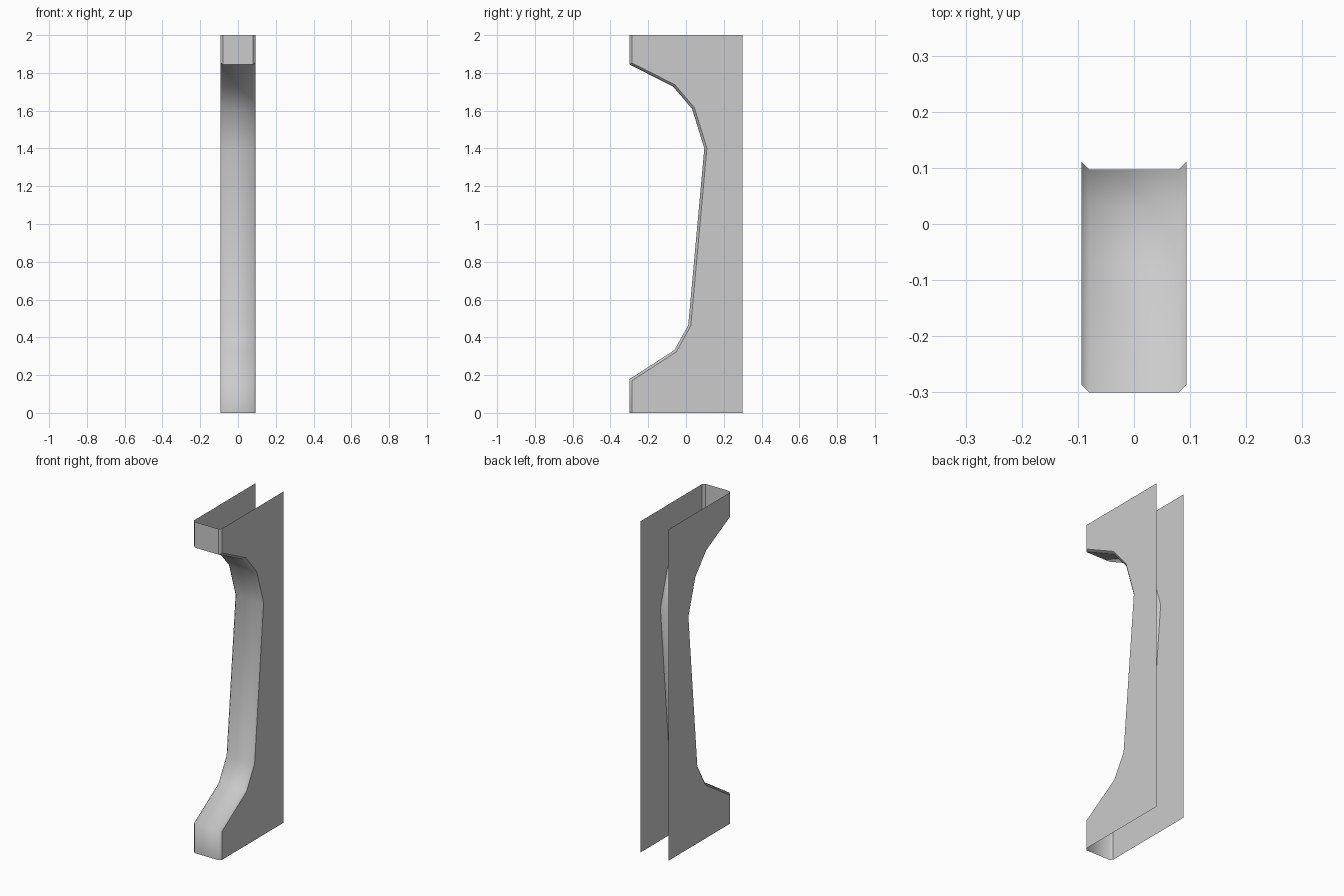
import bpy, bmesh
from mathutils import Vector

if "Cube" in bpy.data.objects:
    bpy.data.objects.remove(bpy.data.objects["Cube"])

HALF_W, CHAMFER, BACK = 0.0935, 0.0135, 0.3
# front outline of the bracket-shaped post, bottom to top (y, z)
profile = [Vector(p) for p in (
    (-0.3, 0), (-0.3, 0.178), (-0.062, 0.332), (0.012, 0.465), (0.097, 1.40),
    (0.032, 1.61), (-0.068, 1.727), (-0.3, 1.845), (-0.3, 2))]


def inset(path, dist):
    """Mitred offset of an open path towards the back."""
    dirs = [(b - a).normalized() for a, b in zip(path, path[1:])]
    normals = [Vector((d.y, -d.x)) for d in dirs]
    out = []
    for i, p in enumerate(path):
        n0 = normals[max(i - 1, 0)]
        n1 = normals[min(i, len(normals) - 1)]
        m = (n0 + n1).normalized()
        out.append(p + m * dist / m.dot(n0))
    return out


bm = bmesh.new()
edge_path = inset(profile, CHAMFER)


def rail(path, x):
    return [bm.verts.new((x, p.x, p.y)) for p in path]


# four rails across the front: side edge, face edge, face edge, side edge
rails = [rail(edge_path, -HALF_W), rail(profile, -HALF_W + CHAMFER),
         rail(profile, HALF_W - CHAMFER), rail(edge_path, HALF_W)]

# front face and chamfers, smooth
for a, b in zip(rails, rails[1:]):
    for i in range(len(a) - 1):
        f = bm.faces.new((a[i], b[i], b[i + 1], a[i + 1]))
        f.smooth = True

# flat side panels, open at back, top and bottom
for r, flip in ((rails[0], False), (rails[-1], True)):
    x = r[0].co.x
    loop = r + [bm.verts.new((x, BACK, 2)), bm.verts.new((x, BACK, 0))]
    bm.faces.new(loop[::-1] if flip else loop)

# crisp edges along the panels and around the top block
block_z = edge_path[-2].y + 0.001
low_z = profile[-2].y - 0.001
for e in bm.edges:
    on_panel = any(not f.smooth for f in e.link_faces)
    on_block = all(low_z < v.co.z for v in e.verts)
    if on_panel or on_block:
        e.smooth = False

bm.normal_update()
mesh = bpy.data.meshes.new("support_bracket")
bm.to_mesh(mesh)
bm.free()
obj = bpy.data.objects.new("support_bracket", mesh)
bpy.context.collection.objects.link(obj)
